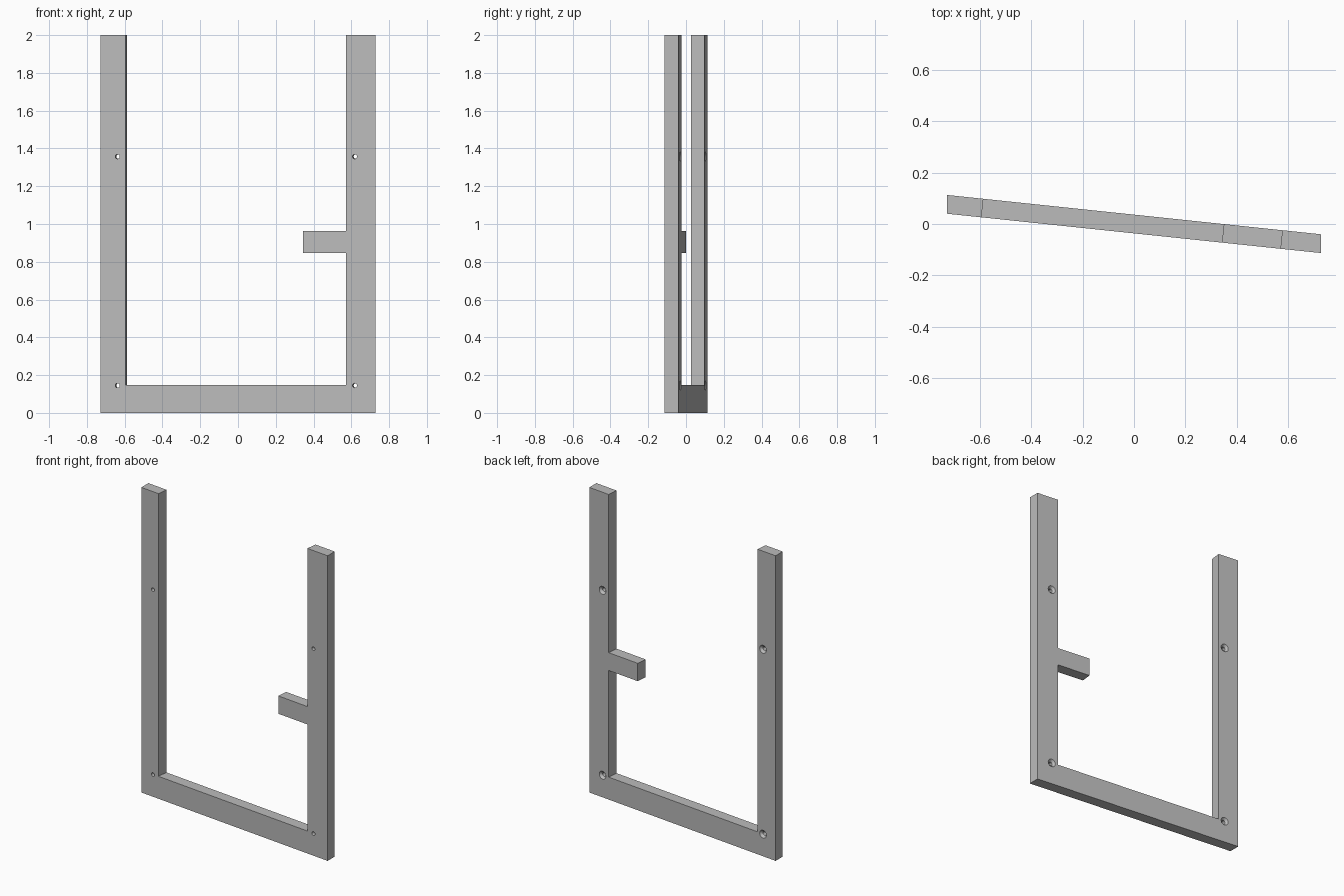
import bpy, bmesh
from math import radians, sin, cos, tan, pi
from mathutils import Vector

if "Cube" in bpy.data.objects:
    bpy.data.objects.remove(bpy.data.objects["Cube"])

ANGLE = radians(6)          # the flat frame is turned slightly about z
DEPTH = 0.0726              # plate thickness
HALF = 0.729                # half width
NORMAL = Vector((sin(ANGLE), cos(ANGLE), 0))
ALONG = Vector((cos(ANGLE), -sin(ANGLE), 0))
UP = Vector((0, 0, 1))

grey = bpy.data.materials.new("plain grey")
grey.use_nodes = True
grey.diffuse_color = (0.5, 0.5, 0.5, 1)
grey.node_tree.nodes["Principled BSDF"].inputs["Base Color"].default_value = (0.5, 0.5, 0.5, 1)


def front_point(x, z):
    return Vector((x, -tan(ANGLE) * x - DEPTH / cos(ANGLE) / 2, z))


def back_point(x, z):
    # outer ends are cut straight along y, inner faces square to the plate
    if abs(x) == HALF:
        return front_point(x, z) + Vector((0, DEPTH / cos(ANGLE), 0))
    return front_point(x, z) + NORMAL * DEPTH


def make_object(name, bm):
    bmesh.ops.recalc_face_normals(bm, faces=bm.faces)
    mesh = bpy.data.meshes.new(name)
    bm.to_mesh(mesh)
    bm.free()
    mesh.materials.append(grey)
    obj = bpy.data.objects.new(name, mesh)
    bpy.context.collection.objects.link(obj)
    return obj


def skin(name, rings):
    # closed solid through matching rings of points
    bm = bmesh.new()
    loops = [[bm.verts.new(p) for p in ring] for ring in rings]
    bm.faces.new(loops[0])
    bm.faces.new(loops[-1])
    for a, b in zip(loops, loops[1:]):
        for i in range(len(a)):
            j = (i + 1) % len(a)
            bm.faces.new((a[i], a[j], b[j], b[i]))
    return make_object(name, bm)


# U-shaped frame with the side peg
outline = [(-HALF, 0), (HALF, 0), (HALF, 2), (0.571, 2),
           (0.571, 0.963), (0.343, 0.963), (0.343, 0.846), (0.571, 0.846),
           (0.571, 0.147), (-0.595, 0.147), (-0.595, 2), (-HALF, 2)]
frame = skin("frame", [[front_point(*p) for p in outline],
                       [back_point(*p) for p in outline]])

# countersunk screw holes, wide at the back
for x in (-0.638, 0.618):
    for z in (0.145, 1.357):
        centre = front_point(x, z)
        rings = []
        for depth, radius in ((-0.02, 0.012), (DEPTH - 0.014, 0.012), (DEPTH + 0.01, 0.036)):
            rings.append([centre + NORMAL * depth
                          + (ALONG * cos(a) + UP * sin(a)) * radius
                          for a in (2 * pi * i / 24 for i in range(24))])
        cutter = skin("hole_cutter", rings)
        cutter.hide_render = True
        cut = frame.modifiers.new("hole", "BOOLEAN")
        cut.operation = "DIFFERENCE"
        cut.solver = "EXACT"
        cut.object = cutter
        bpy.context.view_layer.objects.active = frame
        bpy.ops.object.modifier_apply(modifier=cut.name)
        bpy.data.objects.remove(cutter)

# smooth hole walls, sharp edges elsewhere
frame.select_set(True)
bpy.context.view_layer.objects.active = frame
bpy.ops.object.shade_smooth_by_angle(angle=radians(30))
